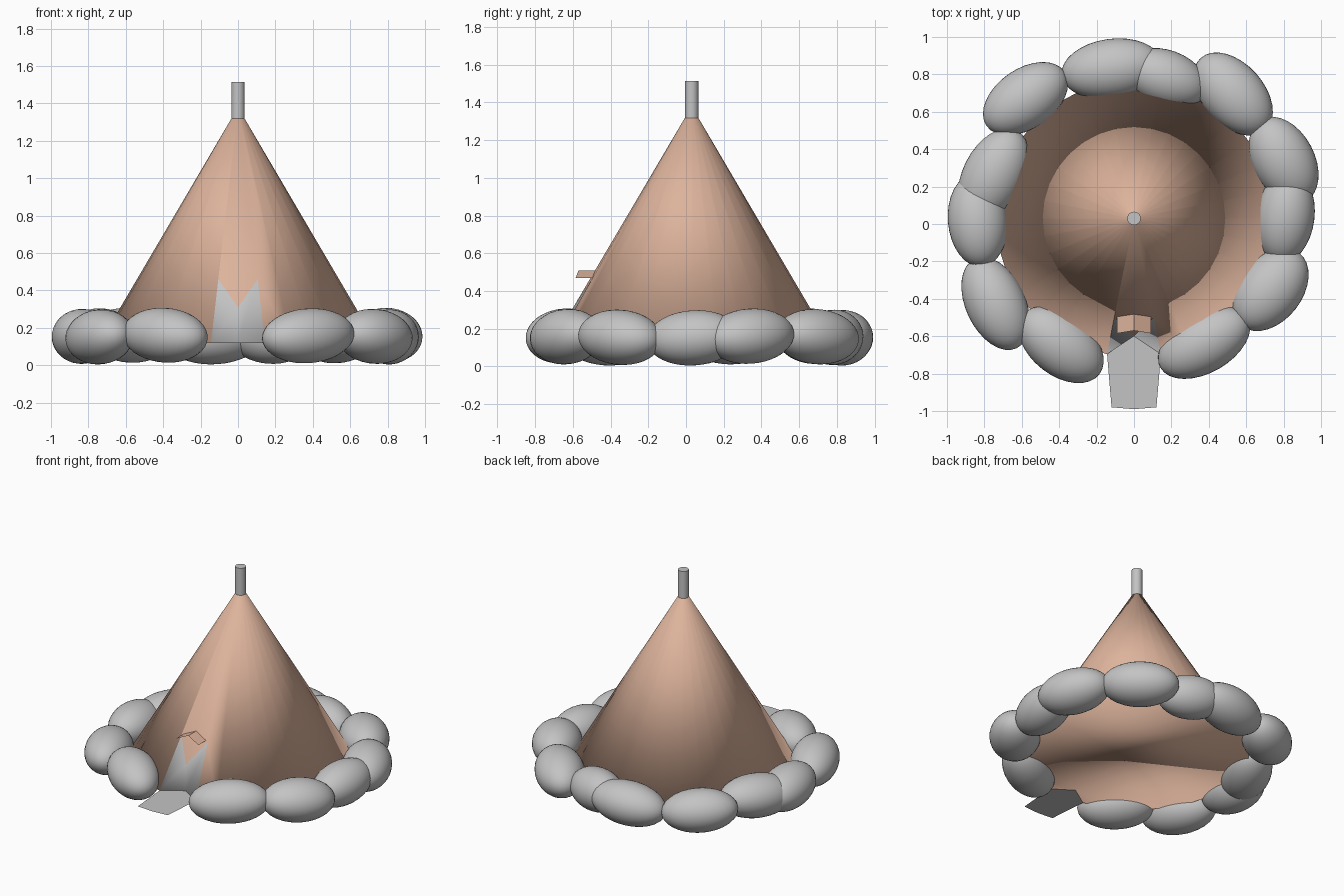
import bpy, bmesh, math
from mathutils import Matrix, Vector

if "Cube" in bpy.data.objects:
    bpy.data.objects.remove(bpy.data.objects["Cube"])


def material(name, rgb):
    m = bpy.data.materials.new(name)
    m.diffuse_color = (*rgb, 1)
    m.use_nodes = True
    m.node_tree.nodes["Principled BSDF"].inputs["Base Color"].default_value = m.diffuse_color
    return m


TAN = material("tan_hide", (0.72, 0.45, 0.33))
GRAY = material("stone_gray", (0.55, 0.55, 0.55))


def finish(name, bm, mats, smooth=True):
    me = bpy.data.meshes.new(name)
    bm.to_mesh(me)
    bm.free()
    for m in mats:
        me.materials.append(m)
    for p in me.polygons:
        p.use_smooth = smooth
    ob = bpy.data.objects.new(name, me)
    bpy.context.collection.objects.link(ob)
    return ob


def plate(name, faces, mat):
    bm = bmesh.new()
    for f in faces:
        bm.faces.new([bm.verts.new(p) for p in f])
    bmesh.ops.remove_doubles(bm, verts=bm.verts, dist=1e-5)
    return finish(name, bm, [mat], False)


# Tent: smooth capped cone, front vertex pushed in to form the doorway recess
N, CY, Z0, Z1, R0, R1 = 32, 0.03, 0.12, 1.32, 0.74, 0.035
bm = bmesh.new()
low, top = [], []
for i in range(N):
    a = -math.pi / 2 + i * 2 * math.pi / N
    c, s = math.cos(a), math.sin(a)
    low.append(bm.verts.new((R0 * c, CY + R0 * s, Z0)))
    top.append(bm.verts.new((R1 * c, CY + R1 * s, Z1)))
low[0].co.y = -0.60
notch = bm.verts.new((0, -0.60, 0.31))
t = (0.46 - Z0) / (Z1 - Z0)
jamb_r = bm.verts.new(low[1].co.lerp(top[1].co, t))
jamb_l = bm.verts.new(low[-1].co.lerp(top[-1].co, t))
for i in range(2, N - 2):
    bm.faces.new((low[i], low[i + 1], top[i + 1], top[i]))
bm.faces.new((low[1], low[2], top[2], top[1], jamb_r))
bm.faces.new((low[-2], low[-1], jamb_l, top[-1], top[-2]))
bm.faces.new((notch, jamb_r, top[1], top[0]))
bm.faces.new((jamb_l, notch, top[0], top[-1]))
for f in ((low[0], low[1], jamb_r, notch), (low[-1], low[0], notch, jamb_l)):
    bm.faces.new(f).material_index = 1
bm.faces.new(top)
bm.faces.new(low[::-1])
finish("tent_cover", bm, [TAN, GRAY])

# Door mat and small peaked awning
plate("door_mat", [[(-0.144, -0.695, Z0), (-0.12, -0.98, Z0), (0, -0.99, Z0),
                    (0.12, -0.98, Z0), (0.144, -0.695, Z0), (0, -0.60, Z0)]], GRAY)
plate("awning", [[(s * 0.09, -0.49, 0.47), (s * 0.09, -0.585, 0.47),
                  (0, -0.57, 0.51), (0, -0.47, 0.51)][::s] for s in (1, -1)], TAN)

# Centre pole
bm = bmesh.new()
bmesh.ops.create_cone(bm, cap_ends=True, segments=20, radius1=0.036, radius2=0.036,
                      depth=0.22, matrix=Matrix.Translation((0, 0.03, 1.405)))
pole = finish("centre_pole", bm, [GRAY])
bpy.context.view_layer.objects.active = pole
pole.select_set(True)
bpy.ops.object.shade_smooth_by_angle(angle=math.radians(40))

# Ring of stones: x, y, heading in degrees, half length, half width
stones = [(-0.12, 0.83, 8, .27, .16), (0.17, 0.78, -20, .23, .15),
          (0.53, 0.695, -48, .26, .165), (0.80, 0.34, -62, .25, .165),
          (0.81, 0.04, 83, .25, .155), (0.73, -0.35, 52, .25, .17),
          (0.375, -0.635, 30, .27, .16), (-0.39, -0.645, -38, .26, .165),
          (-0.74, -0.425, -65, .265, .16), (-0.835, 0.02, 95, .25, .16),
          (-0.75, 0.26, 63, .27, .165), (-0.58, 0.67, 35, .255, .16)]
for i, (x, y, ang, l, w) in enumerate(stones):
    bm = bmesh.new()
    bmesh.ops.create_uvsphere(bm, u_segments=32, v_segments=20, radius=1)
    tilt = math.radians(4 if i % 2 else -4)
    bm.transform(Matrix.Translation((x, y, 0.155)) @ Matrix.Rotation(math.radians(ang), 4, 'Z')
                 @ Matrix.Rotation(tilt, 4, 'Y') @ Matrix.Diagonal((l, w, 0.146, 1)))
    low_z = min(v.co.z for v in bm.verts)
    bmesh.ops.translate(bm, verts=bm.verts, vec=Vector((0, 0, 0.005 + 0.003 * (i % 4) - low_z)))
    finish("stone_%02d" % (i + 1), bm, [GRAY])
